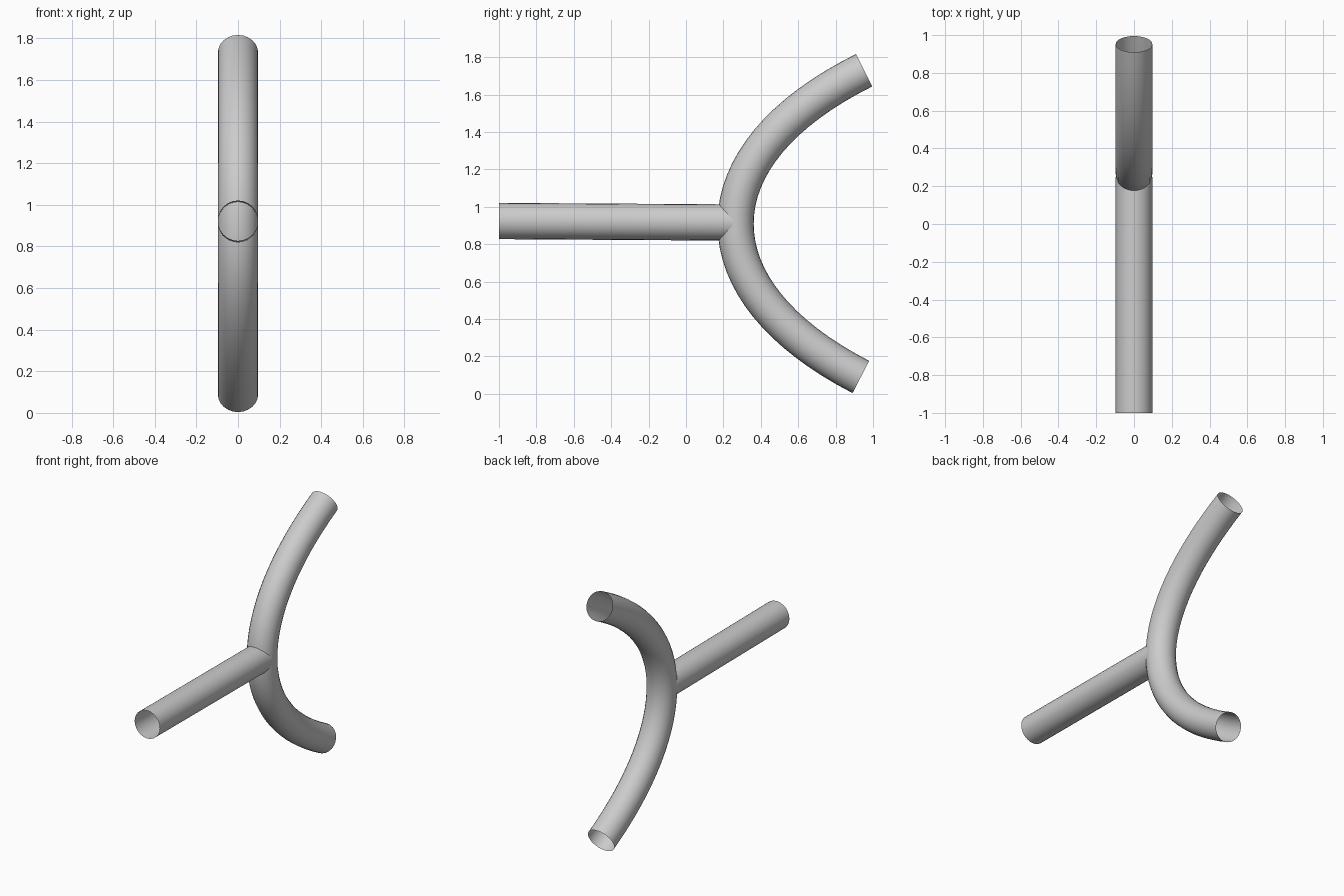
import bpy
import math
from mathutils import Vector

cube = bpy.data.objects.get("Cube")
if cube:
    bpy.data.objects.remove(cube)

RADIUS = 0.097
SIDES = 24

grey = bpy.data.materials.new("light_grey")
grey.use_nodes = True
colour = (0.6, 0.6, 0.6, 1)
grey.diffuse_color = colour
grey.node_tree.nodes["Principled BSDF"].inputs["Base Color"].default_value = colour


def bezier(p, t):
    """Point and direction on a cubic curve."""
    a, b, c, d = (Vector((0, y, z)) for y, z in p)
    s = 1 - t
    point = a * s**3 + b * 3 * s * s * t + c * 3 * s * t * t + d * t**3
    direction = (b - a) * s * s + (c - b) * 2 * s * t + (d - c) * t * t
    return point, direction.normalized()


def open_tube(name, path):
    """Sweep an open-ended round tube along a path in the YZ plane."""
    side = Vector((1, 0, 0))
    verts, faces = [], []
    for point, direction in path:
        up = side.cross(direction)
        for i in range(SIDES):
            a = math.tau * i / SIDES
            verts.append(point + RADIUS * (side * math.cos(a) + up * math.sin(a)))
    for r in range(len(path) - 1):
        for i in range(SIDES):
            j = (i + 1) % SIDES
            low, high = r * SIDES, (r + 1) * SIDES
            faces.append((low + i, low + j, high + j, high + i))
    mesh = bpy.data.meshes.new(name)
    mesh.from_pydata(verts, [], faces)
    mesh.materials.append(grey)
    mesh.shade_smooth()
    obj = bpy.data.objects.new(name, mesh)
    bpy.context.collection.objects.link(obj)
    return obj


# Curved pipe: lower half then upper half, meeting at the junction
lower = [(0.935, 0.09), (0.49, 0.32), (0.265, 0.61), (0.265, 0.91)]
upper = [(0.265, 0.91), (0.265, 1.22), (0.51, 1.51), (0.952, 1.73)]
STEPS = 16
curve_path = [bezier(lower, i / STEPS) for i in range(STEPS)]
curve_path += [bezier(upper, i / STEPS) for i in range(STEPS + 1)]
open_tube("curved_pipe", curve_path)

# Straight pipe running forward from the junction, open at the front
start, end = Vector((0, -1, 0.924)), Vector((0, 0.25, 0.916))
run = (end - start).normalized()
open_tube("straight_pipe", [(start, run), (end, run)])
